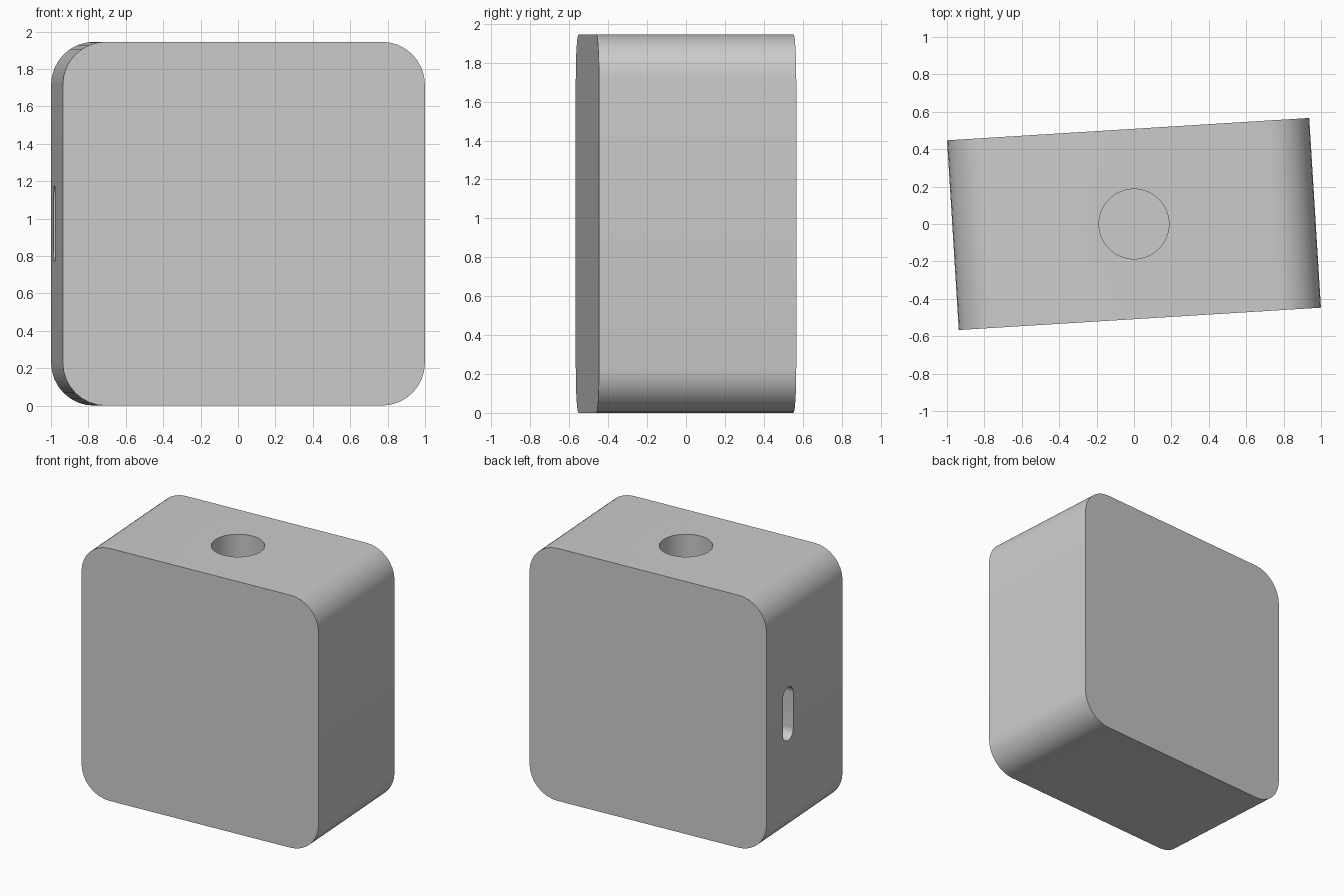
import bpy, bmesh, math
from mathutils import Matrix

cube = bpy.data.objects.get("Cube")
if cube:
    bpy.data.objects.remove(cube, do_unlink=True)

WIDTH, DEPTH, HEIGHT = 1.94, 1.016, 1.945
MID = HEIGHT / 2


def add_object(name, bm):
    mesh = bpy.data.meshes.new(name)
    bmesh.ops.recalc_face_normals(bm, faces=bm.faces)
    bm.to_mesh(mesh)
    bm.free()
    obj = bpy.data.objects.new(name, mesh)
    bpy.context.collection.objects.link(obj)
    return obj


def rounded_prism(name, width, height, radius, depth, segments, matrix):
    """Rounded rectangle in XZ, extruded along Y and centred, then placed."""
    bm = bmesh.new()
    corners = [(1, 1), (-1, 1), (-1, -1), (1, -1)]
    ring = []
    for i, (sx, sz) in enumerate(corners):
        for k in range(segments + 1):
            a = math.pi / 2 * (i + k / segments)
            ring.append(bm.verts.new((sx * (width / 2 - radius) + radius * math.cos(a),
                                      -depth / 2,
                                      sz * (height / 2 - radius) + radius * math.sin(a))))
    bmesh.ops.remove_doubles(bm, verts=ring, dist=0.0001)
    face = bm.faces.new([v for v in ring if v.is_valid])
    ext = bmesh.ops.extrude_face_region(bm, geom=[face])
    moved = [g for g in ext["geom"] if isinstance(g, bmesh.types.BMVert)]
    bmesh.ops.translate(bm, verts=moved, vec=(0, depth, 0))
    bmesh.ops.transform(bm, matrix=matrix, verts=bm.verts)
    return add_object(name, bm)


# Rounded block body
body = rounded_prism("body", WIDTH, HEIGHT, 0.23, DEPTH, 8,
                     Matrix.Translation((0, 0, MID)))

# Round socket in the top
bm = bmesh.new()
bmesh.ops.create_cone(bm, cap_ends=True, segments=48, radius1=0.187, radius2=0.187,
                      depth=1.0, matrix=Matrix.Translation((0, 0, HEIGHT)))
socket = add_object("socket_cutter", bm)

# Upright slot in the right side, toward the back
slot = rounded_prism("slot_cutter", 0.14, 0.41, 0.069, 0.8, 8,
                     Matrix.Translation((-WIDTH / 2, 0.22, MID))
                     @ Matrix.Rotation(math.pi / 2, 4, "Z"))

# Cut the openings
bpy.context.view_layer.objects.active = body
for cutter in (socket, slot):
    cutter.hide_render = True
    mod = body.modifiers.new(cutter.name, "BOOLEAN")
    mod.operation = "DIFFERENCE"
    mod.solver = "EXACT"
    mod.object = cutter
    bpy.ops.object.modifier_apply(modifier=mod.name)
    bpy.data.objects.remove(cutter, do_unlink=True)

# Single grey colour
grey = bpy.data.materials.new("light_grey")
grey.use_nodes = True
colour = (0.6, 0.6, 0.6, 1)
grey.diffuse_color = colour
grey.node_tree.nodes["Principled BSDF"].inputs["Base Color"].default_value = colour
body.data.materials.clear()
body.data.materials.append(grey)

# Smooth shading and the slight turn about the vertical
bpy.ops.object.select_all(action="DESELECT")
body.select_set(True)
bpy.ops.object.shade_smooth_by_angle(angle=math.radians(30))
body.rotation_euler.z = math.radians(3.53)
